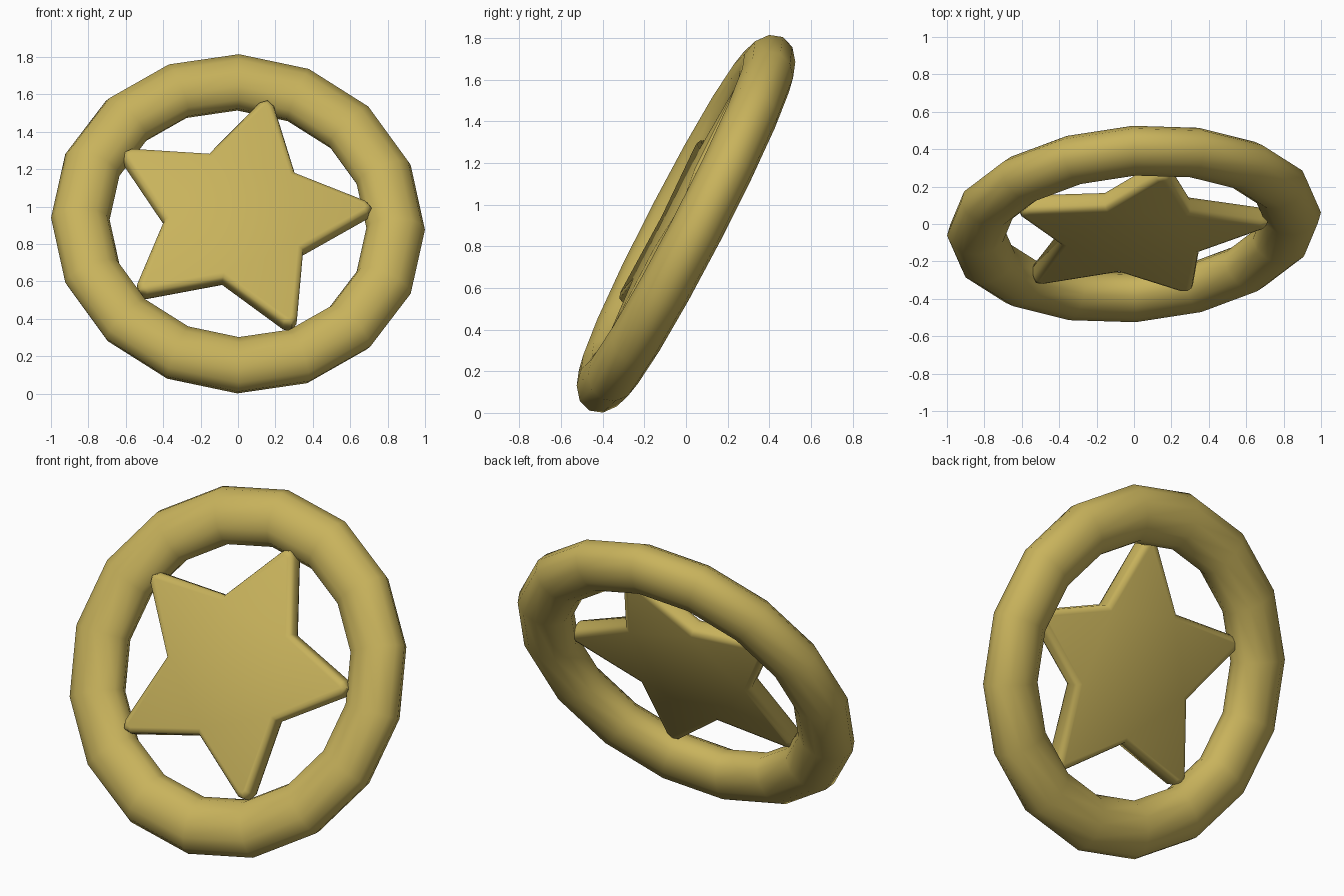
import bpy, bmesh, math
from mathutils import Matrix, Vector

if "Cube" in bpy.data.objects:
    bpy.data.objects.remove(bpy.data.objects["Cube"])

gold = bpy.data.materials.new("old gold")
gold.diffuse_color = (0.58, 0.45, 0.107, 1)
gold.use_nodes = True
gold.node_tree.nodes["Principled BSDF"].inputs["Base Color"].default_value = gold.diffuse_color


# Pose: disc leaning back, turned slightly to one side
def pose(turn):
    return (Matrix.Translation((0, 0, 0.908))
            @ Matrix.Rotation(math.radians(62.6), 4, 'X')
            @ Matrix.Rotation(math.radians(turn), 4, 'Y'))


def finish(ob, name, angle, turn):
    ob.name = name
    ob.data.name = name
    ob.data.materials.append(gold)
    ob.data.transform(pose(turn))
    bpy.ops.object.select_all(action='DESELECT')
    ob.select_set(True)
    bpy.context.view_layer.objects.active = ob
    bpy.ops.object.shade_smooth_by_angle(angle=math.radians(angle))


# Ring: 16-sided torus, slightly flattened
bpy.ops.mesh.primitive_torus_add(major_segments=16, minor_segments=12,
                                 major_radius=0.845, minor_radius=0.157)
ring = bpy.context.object
ring.data.transform(Matrix.Diagonal((1, 1.008, 0.126 / 0.157, 1)))
finish(ring, "ring", 60, 4.0)

# Star: blunt-tipped outline, extruded, with rounded front and back rims
BACK, FRONT, START = -0.012, 0.1, math.radians(5.5)
outline = []
for k in range(5):
    turn = Matrix.Rotation(START + k * math.tau / 5, 4, 'Z')
    notch = math.tau / 10
    for p in ((0.69, -0.04), (0.715, 0), (0.69, 0.04),
              (0.40 * math.cos(notch), 0.40 * math.sin(notch))):
        outline.append(turn @ Vector((p[0], p[1], BACK)) + Vector((0, 0.012, 0)))

bm = bmesh.new()
base = bm.faces.new([bm.verts.new(p) for p in outline])
ext = bmesh.ops.extrude_face_region(bm, geom=[base], use_keep_orig=True)
top = [v for v in ext["geom"] if isinstance(v, bmesh.types.BMVert)]
bmesh.ops.translate(bm, verts=top, vec=(0, 0, FRONT - BACK))
bmesh.ops.recalc_face_normals(bm, faces=bm.faces)
rims = [e for e in bm.edges if abs(e.verts[0].co.z - e.verts[1].co.z) < 1e-5]
bmesh.ops.bevel(bm, geom=rims, offset=0.03, segments=2, profile=0.5,
                affect='EDGES', clamp_overlap=False)
bmesh.ops.recalc_face_normals(bm, faces=bm.faces)
mesh = bpy.data.meshes.new("star")
bm.to_mesh(mesh)
bm.free()
star = bpy.data.objects.new("star", mesh)
bpy.context.collection.objects.link(star)
finish(star, "star", 50, 3.2)
